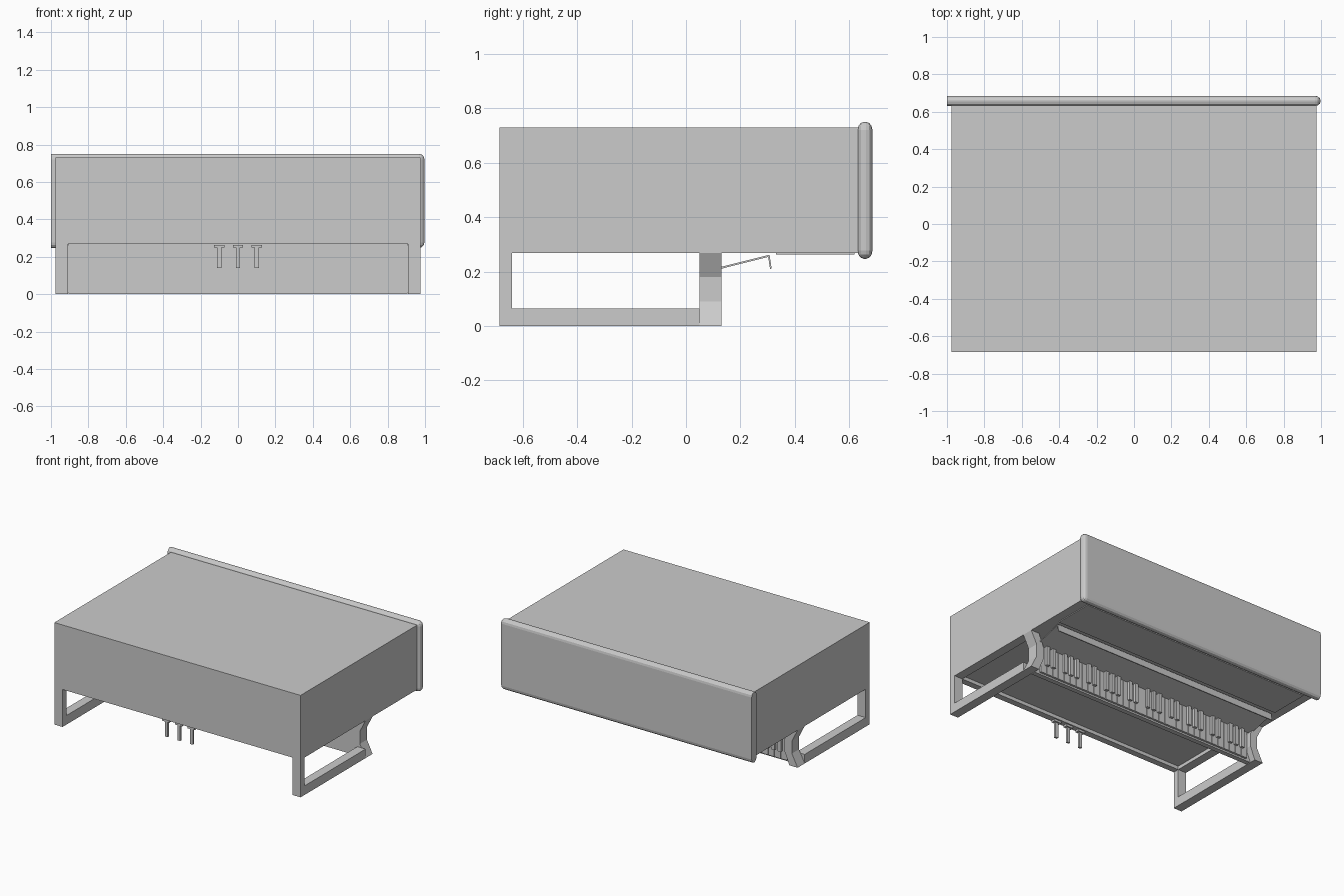
import bpy, bmesh
from mathutils import Vector

if "Cube" in bpy.data.objects:
    bpy.data.objects.remove(bpy.data.objects["Cube"])


def finish(name, bm):
    bmesh.ops.recalc_face_normals(bm, faces=bm.faces)
    me = bpy.data.meshes.new(name)
    bm.to_mesh(me)
    bm.free()
    ob = bpy.data.objects.new(name, me)
    bpy.context.collection.objects.link(ob)
    return ob


def add_box(bm, lo, hi):
    vs = bmesh.ops.create_cube(bm, size=1)["verts"]
    lo, hi = Vector(lo), Vector(hi)
    for v in vs:
        v.co = (lo + hi) / 2 + v.co * (hi - lo)


def boxes(name, *pairs):
    bm = bmesh.new()
    for lo, hi in pairs:
        add_box(bm, lo, hi)
    return finish(name, bm)


def prism(name, pts, place, a, b):
    """Extrude a 2D outline from a to b; place(p, t) maps to 3D."""
    bm = bmesh.new()
    f = bm.faces.new([bm.verts.new(place(p, a)) for p in pts])
    ext = bmesh.ops.extrude_face_region(bm, geom=[f])["geom"]
    shift = Vector(place(pts[0], b)) - Vector(place(pts[0], a))
    bmesh.ops.translate(bm, vec=shift,
                        verts=[g for g in ext if isinstance(g, bmesh.types.BMVert)])
    return finish(name, bm)


def mirror_x(ob):
    ob.modifiers.new("Mirror", "MIRROR").use_mirror_merge = False


# Cabinet with a recessed lower panel
cabinet = boxes("cabinet", ((-.975, -.685, .268), (.975, .64, .73)))
cutter = boxes("panel_cutter", ((-.91, -.64, .2), (.91, .05, .293)))
cutter.hide_render = True
cutter.hide_set(True)
cut = cabinet.modifiers.new("Recess", "BOOLEAN")
cut.operation = "DIFFERENCE"
cut.solver = "EXACT"
cut.object = cutter

# Thin upper panel
boxes("upper_panel", ((-.91, .33, .262), (.91, .62, .27)))

# Lid, rounded everywhere except its flat left end
bm = bmesh.new()
add_box(bm, (-1, -.035, .247), (.997, .035, .75))
edges = [e for e in bm.edges if max(v.co.x for v in e.verts) > 0]
bmesh.ops.bevel(bm, geom=edges, offset=.03, segments=3, profile=.5, affect="EDGES")
for v in bm.verts:
    v.co.y = .658 + v.co.y * .78
finish("lid", bm)

# Leg frames: foot and upright bar
mirror_x(boxes("foot", ((.91, -.685, 0), (.975, -.64, .268))))
mirror_x(boxes("leg_bar", ((.91, -.64, 0), (.975, .05, .065))))

# Waisted cheeks at the ends of the keyboard
cheek = [(.975, .268), (.93, .18), (.93, .09), (.975, 0),
         (.91, 0), (.872, .09), (.872, .18), (.91, .268)]
mirror_x(prism("cheek", cheek, lambda p, t: (p[0], t, p[1]), .05, .13))

# Key bed
boxes("key_bed", ((-.905, .05, 0), (.905, .085, .27)))

# Keys: five octaves of white and black
N = 35
W = 1.74 / N
white, black = [], []
for i in range(N):
    x = .87 - i * W
    white.append(((x - W + .002, .083, .012), (x - .002, .1, .23)))
    if i % 7 in (0, 1, 3, 4, 5):
        black.append(((x - W - .013, .098, .07), (x - W + .013, .118, .225)))
boxes("white_keys", *white)
boxes("black_keys", *black)

# Opened key cover with folded lip
cover = [(.1, .203), (.302, .254), (.309, .21), (.315, .211),
         (.307, .262), (.1, .21)]
prism("key_cover", cover, lambda p, t: (t, p[0], p[1]), -.9, .9)

# Three pedals
pedals = []
for x in (-.1, 0, .1):
    pedals.append(((x - .028, -.675, .25), (x + .028, -.645, .264)))
    pedals.append(((x - .011, -.67, .14), (x + .011, -.655, .25)))
boxes("pedals", *pedals)
